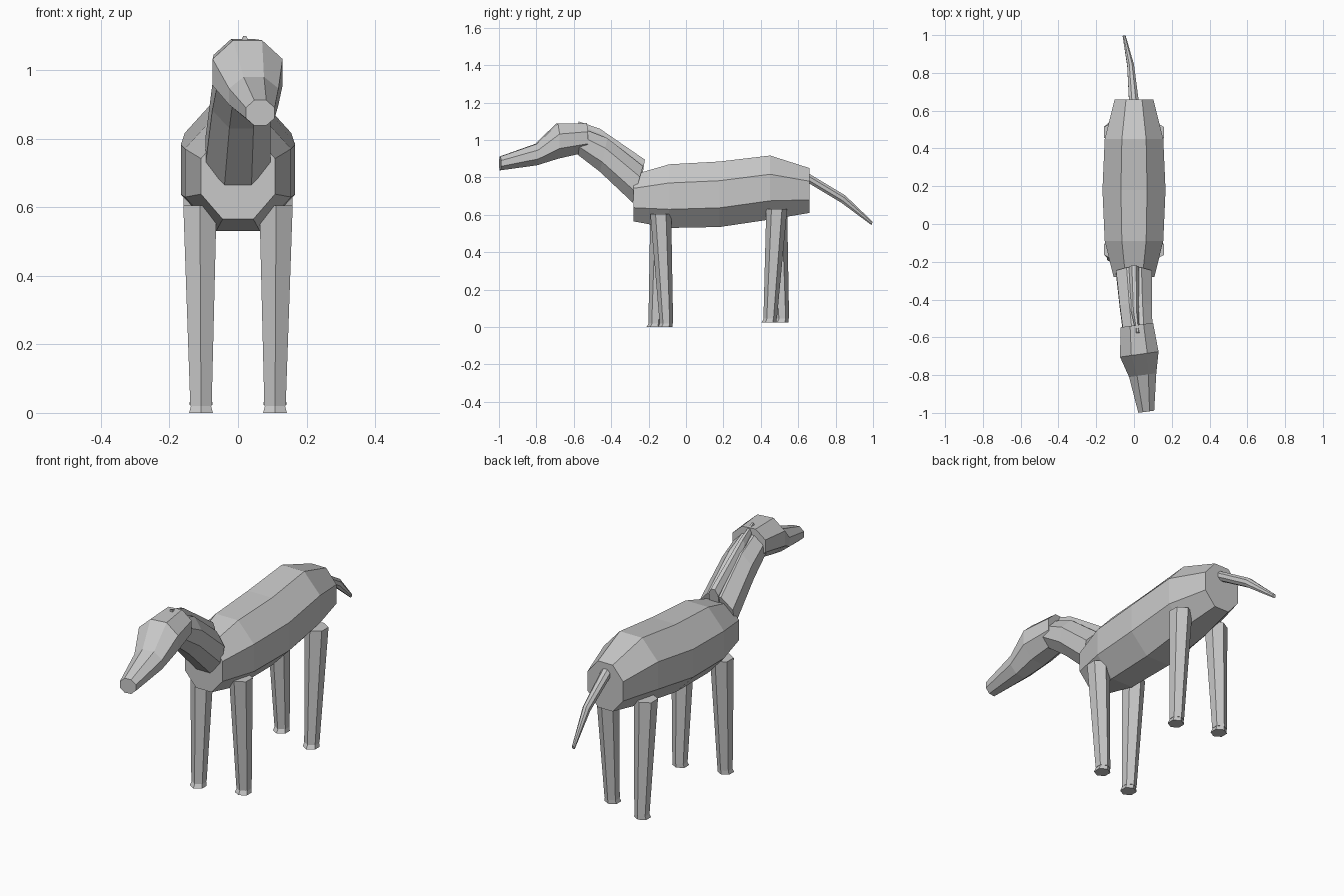
import bpy, bmesh, math
from mathutils import Vector

cube = bpy.data.objects.get("Cube")
if cube:
    bpy.data.objects.remove(cube, do_unlink=True)

grey = bpy.data.materials.new("plain grey")
grey.use_nodes = True
colour = (0.58, 0.58, 0.58, 1)
grey.diffuse_color = colour
grey.node_tree.nodes["Principled BSDF"].inputs["Base Color"].default_value = colour


def loft(name, rings):
    """Skin a list of equal-sided rings and cap both ends."""
    bm = bmesh.new()
    loops = [[bm.verts.new(p) for p in ring] for ring in rings]
    n = len(loops[0])
    for a, b in zip(loops, loops[1:]):
        for i in range(n):
            j = (i + 1) % n
            bm.faces.new((a[i], a[j], b[j], b[i]))
    bm.faces.new(loops[0])
    bm.faces.new(loops[-1])
    bmesh.ops.recalc_face_normals(bm, faces=bm.faces)
    mesh = bpy.data.meshes.new(name)
    bm.to_mesh(mesh)
    bm.free()
    mesh.materials.append(grey)
    obj = bpy.data.objects.new(name, mesh)
    bpy.context.collection.objects.link(obj)
    return obj


def octagon(cx, bottom, top, w, yaw=0):
    """Upright octagon spanning bottom to top, both given as (y, z)."""
    b, t = Vector(bottom), Vector(top)
    ring = []
    for k in range(8):
        a = math.radians(22.5 + 45 * k)
        r = 1 / math.cos(math.radians(22.5))
        x = w * r * math.cos(a)
        y, z = b.lerp(t, 0.5 + 0.5 * r * math.sin(a))
        ring.append((cx + x, y + yaw * x, z))
    return ring


def hexagon(centre, r):
    """Level hexagon with points to front and back."""
    x, y, z = centre
    return [(x + r * math.sin(k * math.pi / 3), y + r * math.cos(k * math.pi / 3), z)
            for k in range(6)]


# Body: y, bottom, top, half width
body = [(-0.28, 0.565, 0.815, 0.108), (-0.09, 0.53, 0.87, 0.155), (0.18, 0.535, 0.885, 0.167),
        (0.45, 0.575, 0.917, 0.155), (0.66, 0.61, 0.85, 0.102)]
loft("body", [octagon(0, (y, b), (y, t), w) for y, b, t, w in body])

# Neck and mane
loft("neck", [octagon(0, (-0.285, 0.665), (-0.23, 0.86), 0.095),
              octagon(0.01, (-0.46, 0.83), (-0.42, 1.01), 0.085),
              octagon(0.02, (-0.59, 0.93), (-0.55, 1.06), 0.078)])
loft("mane", [octagon(0, (-0.235, 0.80), (-0.22, 0.895), 0.027),
              octagon(0.005, (-0.47, 0.98), (-0.46, 1.06), 0.02),
              octagon(0.02, (-0.58, 1.05), (-0.575, 1.10), 0.01)])

# Head, turned slightly to its left: centre x, y, bottom, top, half width
head = [(0.015, -0.535, 0.935, 1.09, 0.086), (0.028, -0.69, 0.90, 1.087, 0.102),
        (0.046, -0.80, 0.865, 0.98, 0.072), (0.065, -0.994, 0.838, 0.912, 0.042)]
loft("head", [octagon(x, (y, b), (y, t), w, 0.14) for x, y, b, t, w in head])

# Legs: name, side, top y, top z, foot y, foot z
legs = [("front_left_leg", 1, -0.135, 0.605, -0.105, 0),
        ("front_right_leg", -1, -0.135, 0.605, -0.165, 0),
        ("back_left_leg", 1, 0.485, 0.63, 0.45, 0.025),
        ("back_right_leg", -1, 0.485, 0.63, 0.515, 0.025)]
for name, side, ty, tz, fy, fz in legs:
    x = 0.108 * side
    loft(name, [hexagon((0.111 * side, ty, tz), 0.056),
                hexagon((x, fy, fz + 0.02), 0.036)])
    loft(name.replace("leg", "hoof"), [hexagon((x, fy, fz + 0.02), 0.034),
                                       hexagon((x, fy - 0.006, fz), 0.04)])

# Tail
loft("tail", [octagon(0, (0.63, 0.785), (0.65, 0.825), 0.026),
              octagon(-0.018, (0.83, 0.665), (0.85, 0.705), 0.018),
              octagon(-0.052, (0.992, 0.545), (0.998, 0.563), 0.008)])
